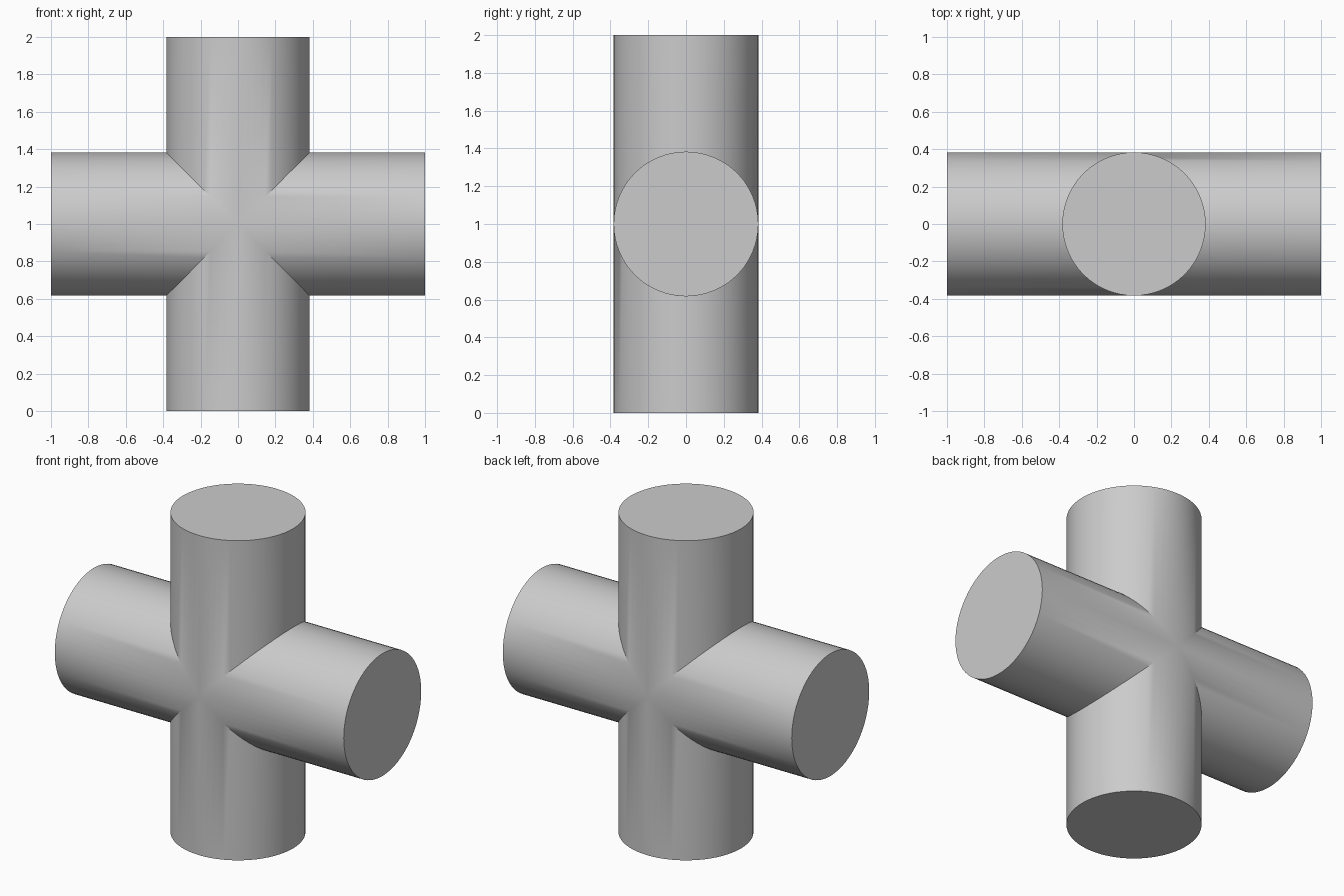
import bpy
import bmesh
from math import cos, sin, pi, radians
from mathutils import Matrix

RADIUS = 0.383
LENGTH = 1.0
SIDES = 64

cube = bpy.data.objects.get("Cube")
if cube:
    bpy.data.objects.remove(cube, do_unlink=True)

# Plain grey material
grey = bpy.data.materials.new("plain grey")
grey.use_nodes = True
colour = (0.6, 0.6, 0.6, 1.0)
grey.diffuse_color = colour
grey.node_tree.nodes["Principled BSDF"].inputs["Base Color"].default_value = colour


def add_arm(bm, turn):
    """Capped round arm whose inner end is mitred at 45 degrees on both sides."""
    outer, inner = [], []
    for i in range(SIDES):
        a = 2 * pi * i / SIDES
        x, y = RADIUS * cos(a), RADIUS * sin(a)
        outer.append(bm.verts.new(turn @ Matrix.Translation((x, y, LENGTH)).translation))
        inner.append(bm.verts.new(turn @ Matrix.Translation((x, y, abs(x))).translation))
    for i in range(SIDES):
        j = (i + 1) % SIDES
        bm.faces.new((inner[i], inner[j], outer[j], outer[i]))
    bm.faces.new(outer)


# Four arms welded along their mitres into one closed pipe cross
bm = bmesh.new()
for k in range(4):
    add_arm(bm, Matrix.Rotation(k * pi / 2, 3, 'Y'))
bmesh.ops.remove_doubles(bm, verts=bm.verts, dist=0.0005)
bmesh.ops.recalc_face_normals(bm, faces=bm.faces)
bmesh.ops.translate(bm, verts=bm.verts, vec=(0, 0, LENGTH))

mesh = bpy.data.meshes.new("pipe_cross")
bm.to_mesh(mesh)
bm.free()
mesh.materials.append(grey)
pipe_cross = bpy.data.objects.new("pipe_cross", mesh)
bpy.context.collection.objects.link(pipe_cross)

# Smooth barrels with crisp caps and mitres
bpy.ops.object.select_all(action='DESELECT')
pipe_cross.select_set(True)
bpy.context.view_layer.objects.active = pipe_cross
bpy.ops.object.shade_smooth_by_angle(angle=radians(30))
